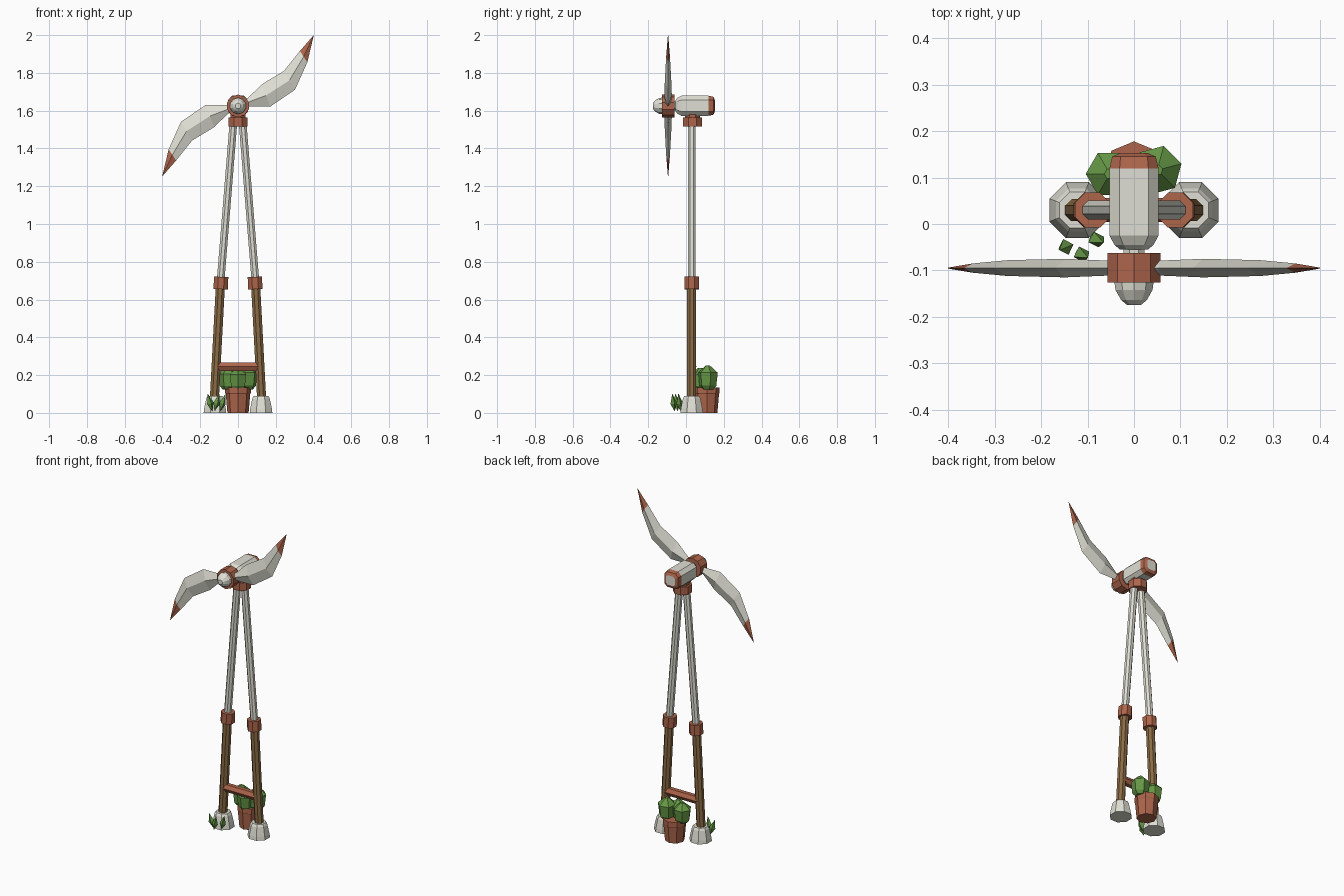
import bpy, bmesh, math
from mathutils import Vector, Matrix

if "Cube" in bpy.data.objects:
    bpy.data.objects.remove(bpy.data.objects["Cube"])

def material(name, rgb):
    m = bpy.data.materials.new(name)
    m.diffuse_color = (*rgb, 1)
    m.use_nodes = True
    m.node_tree.nodes["Principled BSDF"].inputs["Base Color"].default_value = m.diffuse_color
    return m

CREAM = material("cream", (0.74, 0.74, 0.66))
CLAY = material("clay", (0.42, 0.13, 0.07))
WOOD = material("wood", (0.26, 0.15, 0.06))
GREEN = material("green", (0.13, 0.31, 0.06))

def loft(name, rings, mats, clay_strips=()):
    """Skin a list of equal-length rings and cap both ends."""
    bm = bmesh.new()
    vs = [[bm.verts.new(p) for p in r] for r in rings]
    n = len(rings[0])
    for k in range(len(vs) - 1):
        for i in range(n):
            j = (i + 1) % n
            f = bm.faces.new((vs[k][i], vs[k][j], vs[k + 1][j], vs[k + 1][i]))
            f.material_index = 1 if k in clay_strips else 0
    bm.faces.new(vs[0][::-1])
    end = bm.faces.new(vs[-1])
    if len(vs) - 2 in clay_strips and name == "rotor_blade":
        end.material_index = 1
    bmesh.ops.remove_doubles(bm, verts=bm.verts, dist=1e-5)
    bmesh.ops.recalc_face_normals(bm, faces=bm.faces)
    me = bpy.data.meshes.new(name)
    bm.to_mesh(me)
    bm.free()
    for m in mats:
        me.materials.append(m)
    ob = bpy.data.objects.new(name, me)
    bpy.context.collection.objects.link(ob)
    return ob

def turned(name, a, b, profile, mat, n=8, turn=0.5):
    """Faceted solid along a-b; profile holds (fraction along, radius)."""
    a, b = Vector(a), Vector(b)
    rot = Vector((0, 0, 1)).rotation_difference(b - a)
    rings = []
    for t, r in profile:
        c = a.lerp(b, t)
        rings.append([c + rot @ Vector((r * math.cos(2 * math.pi * (i + turn) / n),
                                        r * math.sin(2 * math.pi * (i + turn) / n), 0))
                      for i in range(n)])
    return loft(name, rings, [mat])

Y = 0.03
# Two leaning legs with feet and joint collars
for s, side in ((-1, "left"), (1, "right")):
    foot, joint, top = (s * .128, Y, .02), (s * .092, Y, .70), (s * .024, Y, 1.54)
    turned(side + "_foot", (s * .122, Y, 0), (s * .122, Y, .09),
           [(0, .065), (.25, .062), (.85, .05), (1, .042)], CREAM)
    turned(side + "_lower_leg", foot, joint, [(0, .026), (1, .026)], WOOD)
    turned(side + "_upper_leg", joint, top, [(0, .022), (1, .022)], CREAM)
    turned(side + "_joint_collar", (s * .092, Y, .655), (s * .089, Y, .72),
           [(0, .041), (1, .041)], CLAY)

# Crossbar between the legs
turned("crossbar", (-.112, Y, .245), (.112, Y, .245), [(0, .026), (1, .026)], CLAY, 6)

# Yaw collar and neck below the nacelle
turned("yaw_collar", (0, .034, 1.515), (0, .034, 1.565), [(0, .055), (1, .055)], CLAY)
turned("yaw_neck", (0, .034, 1.56), (0, .034, 1.60), [(0, .042), (1, .042)], CLAY)

# Nacelle: chamfered square sections, clay band round the rear
def section(y, h, c):
    k = h - c
    return [(x, y, 1.626 + z) for x, z in
            ((h, -k), (h, k), (k, h), (-k, h), (-h, k), (-h, -k), (-k, -h), (k, -h))]

loft("nacelle", [section(-.055, .03, .015), section(-.045, .042, .019),
                 section(-.025, .053, .022), section(.12, .053, .022),
                 section(.145, .047, .018), section(.153, .03, .01)],
     [CREAM, CLAY], (3, 4))

# Hub and spinner
turned("rotor_hub", (0, -.062, 1.625), (0, -.126, 1.625), [(0, .06), (1, .06)], CLAY, 10)
turned("spinner", (0, -.12, 1.625), (0, -.175, 1.625),
       [(0, .045), (.4, .042), (.8, .029), (1, .015)], CREAM, 10)
turned("rotor_shaft", (0, -.07, 1.625), (0, -.04, 1.625), [(0, .025), (1, .025)], CREAM)

# Swept blades: leading edge, trailing edge, half thickness (hub centred)
BLADE = [((.02, .025), (.02, -.008), .012), ((.053, .042), (.053, -.005), .016),
         ((.127, .114), (.17, -.005), .020), ((.243, .184), (.302, .085), .017),
         ((.328, .29), (.367, .23), .010), ((.4, .373), (.401, .372), .001)]
for turn in (0, math.pi):
    rot = Matrix.Rotation(turn, 3, 'Y')
    rings = []
    for (ax, az), (bx, bz), t in BLADE:
        mx, mz = (ax + bx) / 2, (az + bz) / 2
        pts = [(ax, 0, az), (mx, -t, mz), (bx, 0, bz), (mx, t, mz)]
        rings.append([rot @ Vector(p) + Vector((0, -.095, 1.626)) for p in pts])
    loft("rotor_blade", rings, [CREAM, CLAY], (4,))

# Plant pot and shrub
turned("plant_pot", (0, .11, 0), (0, .11, .135),
       [(0, .056), (.75, .065), (.78, .068), (1, .068)], CLAY, 8, 0)
for i, (x, y, z, r) in enumerate(((-.052, .108, .242, .052), (.05, .116, .25, .054),
                                  (0, .075, .238, .05))):
    turned("shrub_%d" % i, (x, y, .125), (x, y, z),
           [(0, .03), (.15, r * .85), (.7, r), (1, .012)], GREEN, 6, .25 * i)

# Grass blades beside the left foot
for i, (x, y, dx) in enumerate(((-.148, -.05, -.012), (-.112, -.066, .012), (-.08, -.034, .014))):
    turned("grass_%d" % i, (x - dx, y + .006, .01), (x + dx, y - .006, .1),
           [(0, .001), (.45, .018), (1, .001)], GREEN, 4, .2)
